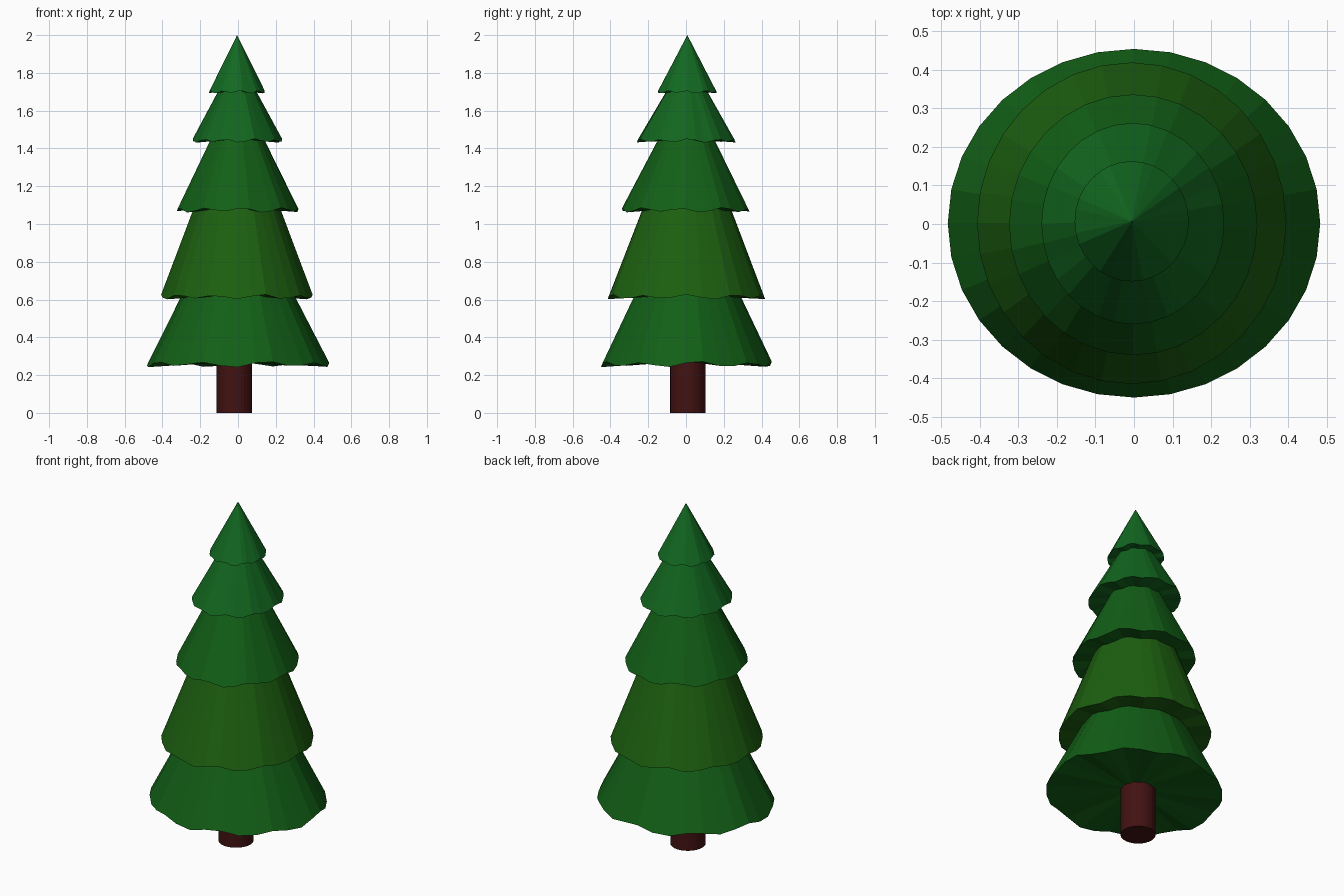
import bpy, bmesh
from math import sin, cos, pi, tau

if "Cube" in bpy.data.objects:
    bpy.data.objects.remove(bpy.data.objects["Cube"])

SIDES = 32


def material(name, rgb):
    m = bpy.data.materials.new(name)
    m.diffuse_color = (*rgb, 1)
    m.use_nodes = True
    m.node_tree.nodes["Principled BSDF"].inputs["Base Color"].default_value = m.diffuse_color
    return m


def finish(bm, name, mat):
    bmesh.ops.recalc_face_normals(bm, faces=bm.faces)
    mesh = bpy.data.meshes.new(name)
    bm.to_mesh(mesh)
    bm.free()
    mesh.materials.append(mat)
    ob = bpy.data.objects.new(name, mesh)
    bpy.context.collection.objects.link(ob)
    return ob


def foliage(name, cx, cy, rx, ry, z0, apex, wave, lobes, phase, rgb):
    """Faceted cone with a scalloped lower rim and a closed underside."""
    bm = bmesh.new()
    tip = bm.verts.new((-0.005, 0.007, apex))
    under = bm.verts.new((cx, cy, z0 + wave))
    rim = []
    for i in range(SIDES):
        a = tau * i / SIDES
        w = 0.75 * sin(lobes * a + phase) + 0.25 * sin((lobes - 4) * a + 2 * phase)
        rim.append(bm.verts.new((cx + rx * cos(a), cy + ry * sin(a),
                                 z0 + wave * (0.5 + 0.5 * w))))
    for i in range(SIDES):
        p, q = rim[i], rim[(i + 1) % SIDES]
        bm.faces.new((p, q, tip))
        bm.faces.new((q, p, under))
    finish(bm, name, material(name + "_green", rgb))


# Foliage tiers, bottom to top
foliage("foliage_bottom", 0.0, 0.002, 0.483, 0.452, 0.24, 1.21, 0.034, 9, 0.4, (0.006, 0.115, 0.008))
foliage("foliage_lower", -0.006, 0.002, 0.401, 0.417, 0.60, 1.69, 0.028, 10, 1.3, (0.012, 0.115, 0.005))
foliage("foliage_middle", -0.002, -0.002, 0.322, 0.338, 1.06, 1.74, 0.028, 9, 2.2, (0.006, 0.115, 0.008))
foliage("foliage_upper", -0.003, 0.001, 0.237, 0.261, 1.43, 1.89, 0.022, 10, 0.9, (0.006, 0.13, 0.013))
foliage("foliage_top", -0.006, 0.007, 0.148, 0.156, 1.69, 2.0, 0.018, 9, 1.8, (0.006, 0.14, 0.015))

# Trunk
bm = bmesh.new()
bmesh.ops.create_cone(bm, cap_ends=True, segments=SIDES, radius1=0.094,
                      radius2=0.094, depth=0.4)
bmesh.ops.translate(bm, verts=bm.verts, vec=(-0.02, 0.01, 0.2))
finish(bm, "trunk", material("bark", (0.055, 0.006, 0.006)))
